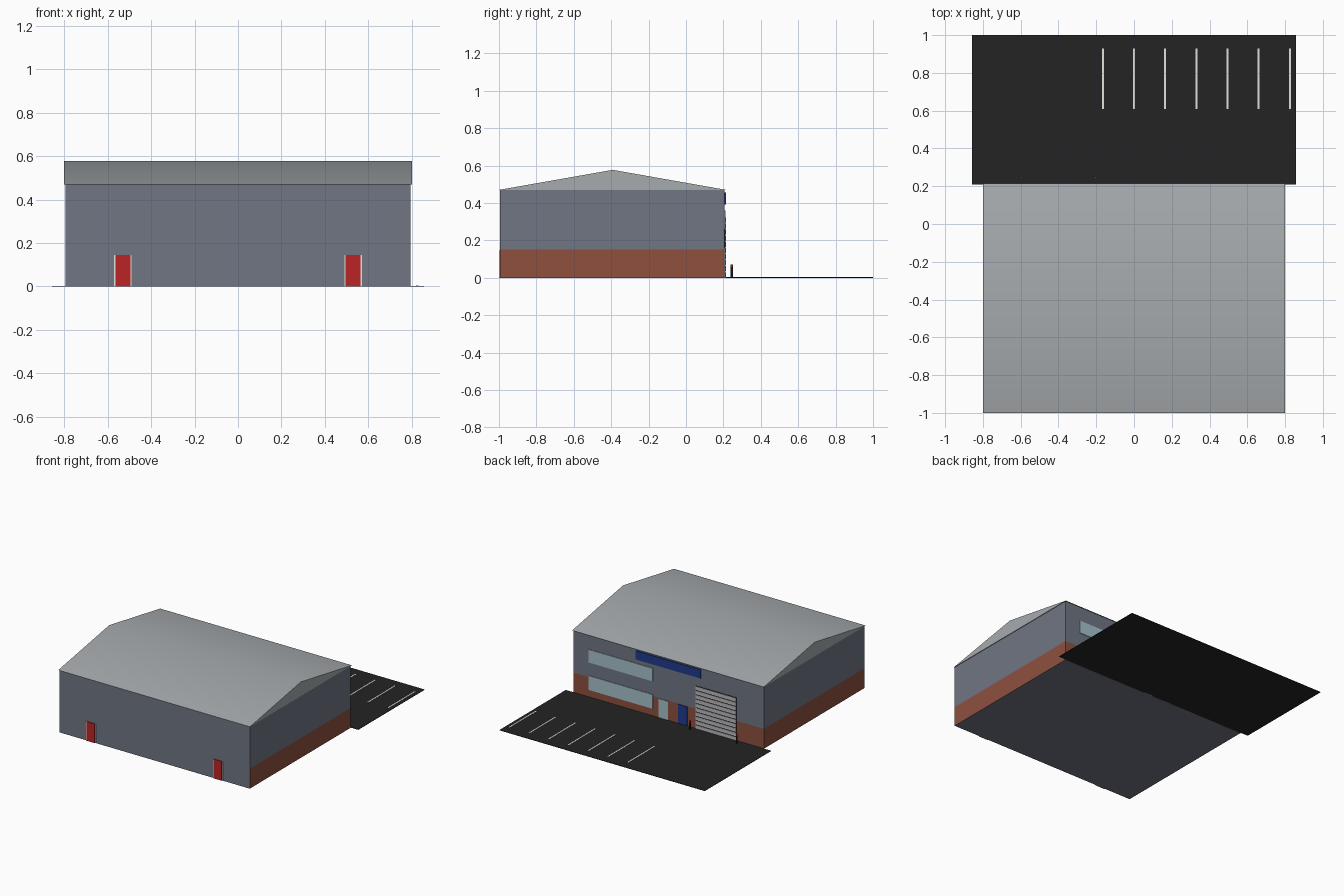
import bpy
import bmesh

cube = bpy.data.objects.get("Cube")
if cube:
    bpy.data.objects.remove(cube, do_unlink=True)


def material(name, rgb):
    """Flat material from 0-255 display values, converted to linear."""
    lin = [((c / 255 + 0.055) / 1.055) ** 2.4 for c in rgb]
    m = bpy.data.materials.new(name)
    m.use_nodes = True
    m.diffuse_color = (*lin, 1)
    m.node_tree.nodes["Principled BSDF"].inputs["Base Color"].default_value = (*lin, 1)
    return m


WALL = material("blue grey cladding", (112, 118, 131))
ROOF = material("light grey roofing", (166, 171, 174))
BRICK = material("red brown brick", (142, 80, 63))
ASPHALT = material("asphalt", (36, 36, 36))
WHITE = material("white paint", (228, 228, 222))
RED = material("red door", (186, 36, 37))
BLUE = material("navy blue", (32, 58, 140))
GLASS = material("pale glass", (166, 194, 204))
SHUTTER = material("shutter grey", (186, 186, 190))
BLACK = material("black", (24, 24, 24))


def finish(name, bm, *mats):
    bmesh.ops.recalc_face_normals(bm, faces=bm.faces)
    mesh = bpy.data.meshes.new(name)
    bm.to_mesh(mesh)
    bm.free()
    ob = bpy.data.objects.new(name, mesh)
    bpy.context.collection.objects.link(ob)
    for m in mats:
        mesh.materials.append(m)
    return ob


def box_mesh(x, y, z):
    bm = bmesh.new()
    bmesh.ops.create_cube(bm, size=1)
    for v in bm.verts:
        for i, (lo, hi) in enumerate((x, y, z)):
            v.co[i] = hi if v.co[i] > 0 else lo
    return bm


def box(name, x, y, z, mat):
    return finish(name, box_mesh(x, y, z), mat)


FRONT, BACK, EAVE, PLINTH = -0.995, 0.207, 0.47, 0.15

# Hall body: brick plinth on every side but the front
bm = box_mesh((-0.795, 0.795), (FRONT, BACK), (0, EAVE))
bmesh.ops.bisect_plane(bm, geom=bm.verts[:] + bm.edges[:] + bm.faces[:],
                       plane_co=(0, 0, PLINTH), plane_no=(0, 0, 1))
bm.normal_update()
for f in bm.faces:
    low = f.calc_center_median().z < PLINTH
    upright = abs(f.normal.z) < 0.5
    f.material_index = int(low and upright and f.normal.y > -0.5)
finish("hall_walls", bm, WALL, BRICK)

# Roof: shallow gable prism, softly shaded over the ridge
bm = bmesh.new()
profile = [(-1, EAVE), (0.215, EAVE), (-0.392, 0.577)]
end = bm.faces.new([bm.verts.new((-0.8, y, z)) for y, z in profile])
ext = bmesh.ops.extrude_face_region(bm, geom=[end], use_keep_orig=True)
for v in ext["geom"]:
    if isinstance(v, bmesh.types.BMVert):
        v.co.x = 0.8
roof = finish("roof", bm, ROOF)
bpy.context.view_layer.objects.active = roof
roof.select_set(True)
bpy.ops.object.shade_smooth_by_angle(angle=0.6)
roof.select_set(False)

# Car park with bay lines
box("car_park", (-0.857, 0.857), (0.21, 1), (0, 0.003), ASPHALT)
for i in range(7):
    x = -0.165 + i * 0.165
    box("bay_line", (x - 0.005, x + 0.005), (0.61, 0.93), (0.003, 0.005), WHITE)

# Front fire doors with pale frames
for side in (-1, 1):
    x = side * 0.53
    box("fire_door", (x - 0.034, x + 0.034), (FRONT - 0.005, FRONT), (0, 0.145), RED)
    for edge in (-1, 1):
        e = x + edge * 0.037
        box("fire_door_frame", (e - 0.003, e + 0.003),
            (FRONT - 0.004, FRONT), (0, 0.145), WHITE)


# Rear facade panels
def rear(name, x, z, mat, depth=0.004):
    return box(name, x, (BACK, BACK + depth), z, mat)


rear("upper_window", (0.13, 0.667), (0.262, 0.36), GLASS)
rear("lower_window", (0.13, 0.667), (0.055, 0.162), GLASS)
rear("sign_panel", (-0.27, 0.27), (0.392, 0.457), BLUE, 0.007)
rear("glass_door", (0.004, 0.08), (0, 0.145), GLASS)
rear("blue_door", (-0.157, -0.08), (0, 0.147), BLUE)

# Roller shutter: dark backing with raised slats
rear("shutter_backing", (-0.565, -0.23), (0, 0.325), BLACK, 0.003)
SLATS = 10
pitch = 0.325 / SLATS
for i in range(SLATS):
    rear("shutter_slat", (-0.565, -0.23),
         (i * pitch + 0.003, (i + 1) * pitch - 0.003), SHUTTER, 0.006)

# Bollards either side of the shutter
for x in (-0.595, -0.205):
    for name, lo, hi, mat in (("bollard_post", 0.003, 0.058, BLACK),
                              ("bollard_cap", 0.058, 0.07, RED)):
        bm = bmesh.new()
        bmesh.ops.create_cone(bm, cap_ends=True, segments=12, radius1=0.006,
                              radius2=0.006, depth=hi - lo)
        bmesh.ops.translate(bm, verts=bm.verts, vec=(x, 0.245, (lo + hi) / 2))
        finish(name, bm, mat)
